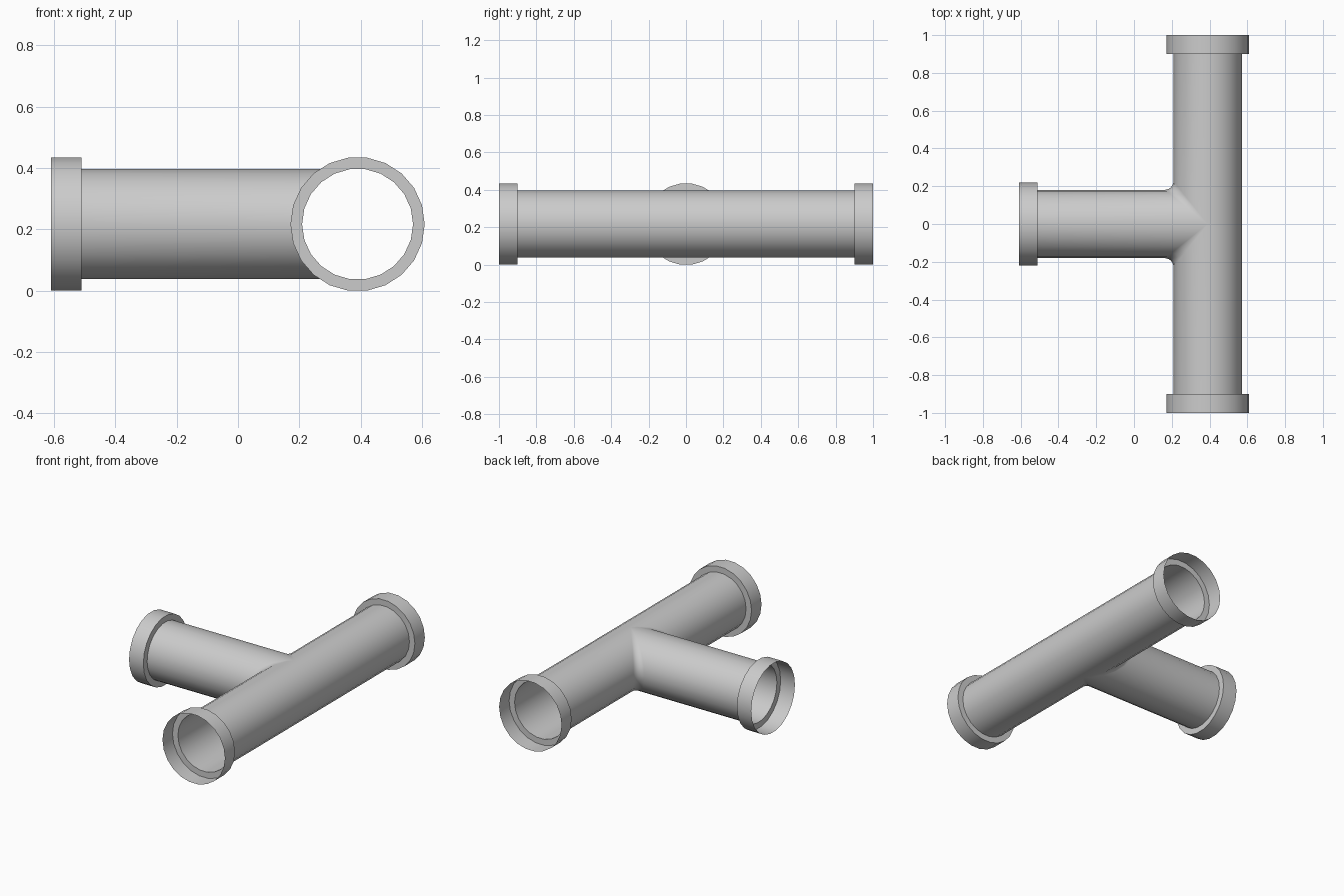
import bpy, bmesh, math

if "Cube" in bpy.data.objects:
    bpy.data.objects.remove(bpy.data.objects["Cube"])

N = 22                      # sides of every tube
R_PIPE, R_COLLAR = 0.181, 0.219
CX, CZ = 0.39, 0.217        # axis of the main pipe
BRANCH_X = -0.51            # where the branch meets its collar
FILLET, SEG = 0.046, 6


def half_profile(r):
    # (sideways offset, height) for one half of the tube section
    pts = [(r * math.cos(k * math.tau / N), r * math.sin(k * math.tau / N)) for k in range(-5, 6)]
    zt = pts[-1][1]
    return [(0, -zt)] + pts + [(0, zt)]


def skin(bm, rows):
    # quads between neighbouring rows of points
    grid = [[bm.verts.new(p) for p in row] for row in rows]
    for a, b in zip(grid, grid[1:]):
        for i in range(len(a) - 1):
            bm.faces.new((a[i], a[i + 1], b[i + 1], b[i]))


def finish(bm, name):
    bmesh.ops.remove_doubles(bm, verts=bm.verts, dist=1e-5)
    bmesh.ops.dissolve_degenerate(bm, edges=bm.edges, dist=1e-5)
    bmesh.ops.recalc_face_normals(bm, faces=bm.faces)
    me = bpy.data.meshes.new(name)
    bm.to_mesh(me)
    bm.free()
    ob = bpy.data.objects.new(name, me)
    bpy.context.collection.objects.link(ob)
    bpy.ops.object.select_all(action='DESELECT')
    ob.select_set(True)
    bpy.context.view_layer.objects.active = ob
    bpy.ops.object.shade_smooth_by_angle(angle=math.radians(35))
    return ob


# Tee body: plain outer half plus two filleted sides swept from main pipe into branch
bm = bmesh.new()
prof = half_profile(R_PIPE)
skin(bm, [[(CX + h, y, CZ + z) for h, z in prof] for y in (-0.9, 0, 0.9)])


def bend(h, z, s):
    d = FILLET * h / R_PIPE
    path = [(CX - h, 0.9)]
    for i in range(SEG + 1):
        a = -math.pi / 2 * i / SEG
        path.append((CX - h - d + d * math.cos(a), h + d + d * math.sin(a)))
    path.append((BRANCH_X, h))
    return [(x, s * y, CZ + z) for x, y in path]


for s in (1, -1):
    skin(bm, [bend(h, z, s) for h, z in prof])
finish(bm, "tee_body")


# Collars: flat step outwards, then a thin open sleeve
def collar(name, place, start, end):
    bm = bmesh.new()
    for s in (1, -1):
        skin(bm, [[place(s * h, z, t) for h, z in half_profile(r)]
                  for r, t in ((R_PIPE, start), (R_COLLAR, start), (R_COLLAR, end))])
    finish(bm, name)


along_y = lambda h, z, t: (CX + h, t, CZ + z)
along_x = lambda h, z, t: (t, h, CZ + z)
collar("front_collar", along_y, -0.9, -1.0)
collar("back_collar", along_y, 0.9, 1.0)
collar("branch_collar", along_x, BRANCH_X, -0.61)
